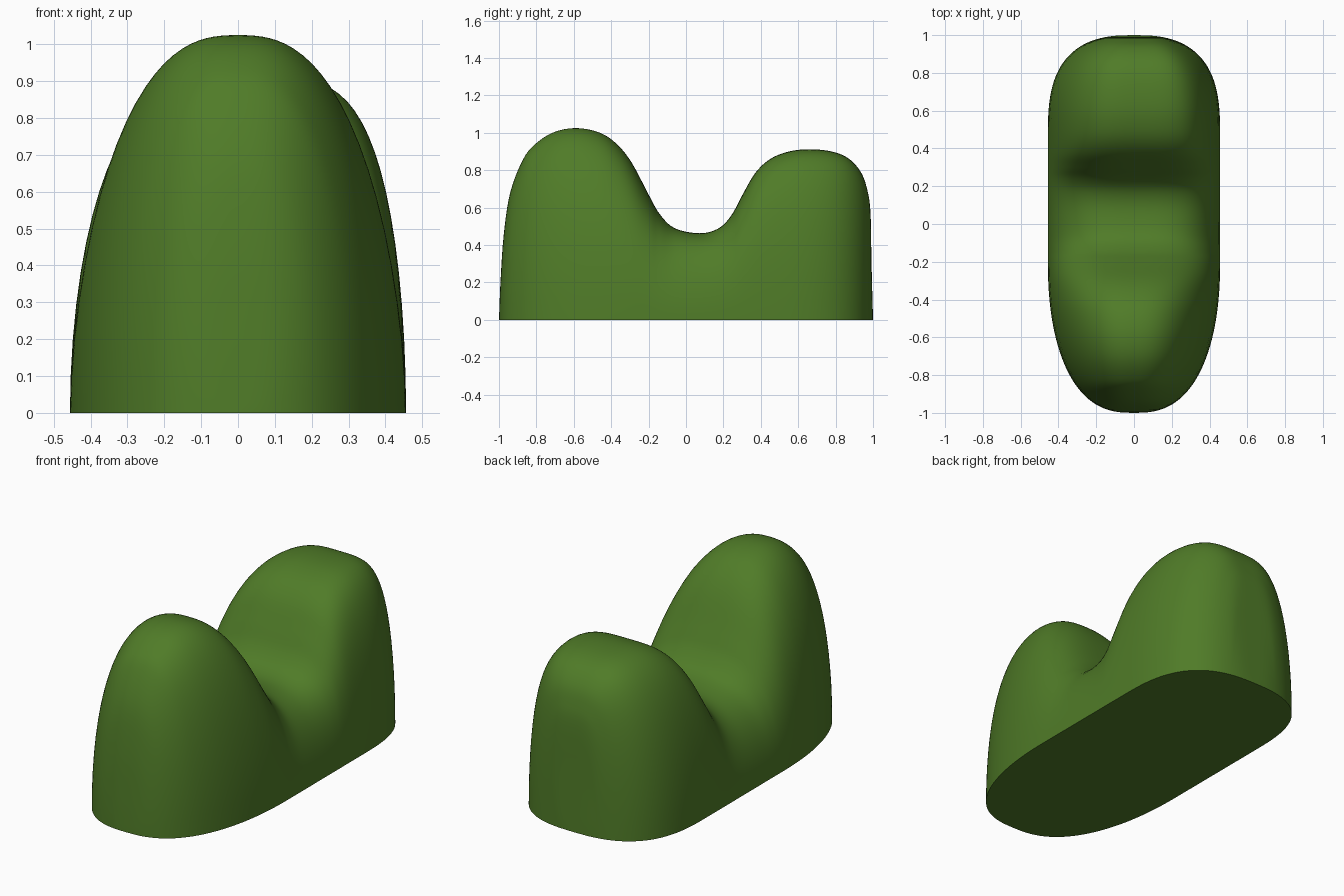
import bpy, bmesh, math
from mathutils import Vector

if "Cube" in bpy.data.objects:
    bpy.data.objects.remove(bpy.data.objects["Cube"])

# leaf green
green = bpy.data.materials.new("leaf_green")
green.diffuse_color = (0.08, 0.2, 0.021, 1)
green.use_nodes = True
green.node_tree.nodes["Principled BSDF"].inputs["Base Color"].default_value = green.diffuse_color

# side silhouette of the two-humped bush (y, z)
SIDE = [(-1, 0), (-.992, .2), (-.975, .45), (-.94, .68), (-.87, .86), (-.8, .945),
        (-.7, 1.006), (-.58, 1.025), (-.46, 1.0), (-.37, .94), (-.29, .84), (-.2, .67),
        (-.14, .565), (-.06, .49), (.07, .463), (.17, .487), (.24, .555), (.3, .665),
        (.37, .785), (.45, .86), (.55, .9), (.66, .912), (.78, .9), (.87, .862),
        (.935, .79), (.968, .7), (.986, .58), (.992, .3), (1, 0)]


def smooth_path(pts, n):
    """Catmull-Rom through the points."""
    p = [Vector(q) for q in pts]
    p = [2 * p[0] - p[1]] + p + [2 * p[-1] - p[-2]]
    out = []
    for i in range(1, len(p) - 2):
        a, b, c, d = p[i - 1:i + 3]
        for k in range(n):
            t = k / n
            out.append(.5 * (2 * b + (c - a) * t + (2 * a - 5 * b + 4 * c - d) * t * t
                             + (3 * b - a - 3 * c + d) * t ** 3))
    return out + [p[-2]]


def half_width(y):
    """Base outline: long round front end, squarer back end."""
    if y < -.2:
        t, p = (-.2 - y) / .8, 2.2
    else:
        t, p = max(0, (y - .45) / .55), 3
    return .456 * max(0, 1 - t ** p) ** (1 / 2.6)


def ramp(y, a, b):
    t = min(1, max(0, (y - a) / (b - a)))
    return t * t * (3 - 2 * t)


# bush: cross-sections lofted along y
SEG = 24
bm = bmesh.new()
rows = []
for y, h in smooth_path(SIDE, 5):
    w, h = half_width(y), max(0, h)
    y = max(-1, min(1, y))
    left_pow = 2.6 + .5 * ramp(y, -.4, .1)
    right_pow = 2.6 + 2.1 * ramp(y, -.4, .4)     # fuller shoulder on the right
    row = []
    for i in range(-SEG, SEG + 1):
        k = 1 - abs(i) / SEG
        t = math.pi / 2 * (1 - (1 - k) ** 1.8)
        power = left_pow if i < 0 else right_pow
        x = w * max(0, math.cos(t)) ** (2 / power) * (1 if i > 0 else -1 if i < 0 else 0)
        row.append(bm.verts.new((x, y, h * math.sin(t))))
    rows.append(row)
for r0, r1 in zip(rows, rows[1:]):
    for i in range(2 * SEG):
        bm.faces.new((r0[i], r0[i + 1], r1[i + 1], r1[i]))
    # flat underside strip
    bm.faces.new((r0[0], r1[0], r1[-1], r0[-1]))
bmesh.ops.remove_doubles(bm, verts=bm.verts, dist=0.0005)
bmesh.ops.recalc_face_normals(bm, faces=bm.faces)
mesh = bpy.data.meshes.new("bush")
bm.to_mesh(mesh)
bm.free()
mesh.materials.append(green)
bush = bpy.data.objects.new("bush", mesh)
bpy.context.collection.objects.link(bush)
bpy.context.view_layer.objects.active = bush
bush.select_set(True)
bpy.ops.object.shade_smooth_by_angle(angle=math.radians(50))
